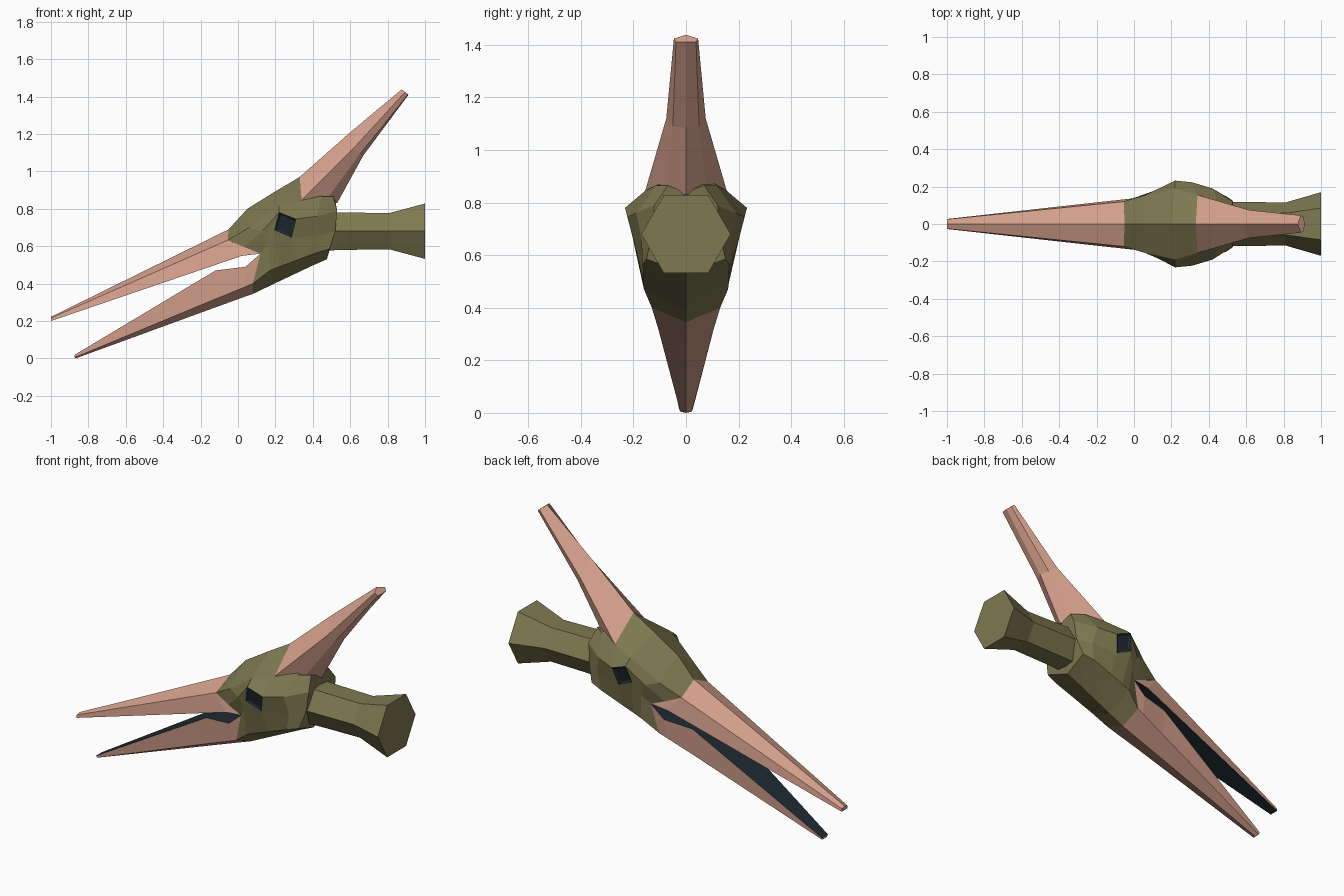
import bpy, bmesh
from mathutils import Vector


def material(name, rgb):
    m = bpy.data.materials.new(name)
    m.diffuse_color = (*rgb, 1)
    return m


olive = material("olive_skin", (0.21, 0.19, 0.08))
pink = material("pink_horn", (0.68, 0.36, 0.27))
dark = material("dark_navy", (0.013, 0.024, 0.032))


def loft(name, rings, mats, dark_row=None, eye=None):
    """Skin half cross-sections (y >= 0), mirrored across y, with capped ends."""
    bm = bmesh.new()
    half = len(rings[0])
    loops = []
    for ring in rings:
        mirror = [(x, -y, z) for x, y, z in reversed(ring) if y > 0]
        loops.append([bm.verts.new(p) for p in ring + mirror])
    n = len(loops[0])
    eyes = []
    for r, (a, b) in enumerate(zip(loops, loops[1:])):
        for i in range(n):
            j = (i + 1) % n
            f = bm.faces.new((a[i], a[j], b[j], b[i]))
            row = i if i < half - 1 else n - 1 - i
            if row == dark_row:
                f.material_index = 1
            if (r, row) == eye:
                f.material_index = 1
                eyes.append(f)
    bm.faces.new(loops[0])
    bm.faces.new(loops[-1])
    bmesh.ops.recalc_face_normals(bm, faces=bm.faces)
    # sunken eye centres
    if eyes:
        bmesh.ops.inset_individual(bm, faces=eyes, thickness=0.018, depth=-0.008)
        bmesh.ops.recalc_face_normals(bm, faces=bm.faces)
    me = bpy.data.meshes.new(name)
    bm.to_mesh(me)
    bm.free()
    for m in mats:
        me.materials.append(m)
    ob = bpy.data.objects.new(name, me)
    bpy.context.collection.objects.link(ob)
    return ob


# skull: ridge, brow, eye top, eye bottom, jaw edge, chin line
loft("skull", [
    [(-.05, 0, .69), (-.055, .12, .632), (.035, .138, .595), (.12, .145, .56), (.08, .13, .40), (.08, 0, .345)],
    [(.05, 0, .80), (.06, .155, .70), (.13, .185, .68), (.16, .175, .61), (.17, .16, .47), (.17, 0, .388)],
    [(.20, 0, .893), (.22, .19, .815), (.22, .232, .78), (.195, .207, .685), (.22, .162, .49), (.22, 0, .412)],
    [(.33, 0, .97), (.34, .155, .845), (.31, .223, .745), (.285, .197, .645), (.30, .163, .52), (.29, 0, .445)],
    [(.42, 0, .90), (.45, .115, .865), (.42, .19, .76), (.44, .17, .66), (.42, .165, .565), (.40, 0, .497)],
    [(.52, 0, .84), (.51, .07, .865), (.53, .12, .79), (.52, .13, .68), (.49, .15, .585), (.475, 0, .53)],
], [olive, dark], eye=(2, 2))

# upper beak with dark underside
loft("upper_beak", [
    [(-1, 0, .222), (-1, .025, .216), (-1, .027, .20), (-1, 0, .20)],
    [(-.05, 0, .69), (-.055, .12, .632), (.02, .14, .548), (.02, 0, .548)],
    [(-.045, 0, .69), (-.05, .12, .63), (.12, .145, .56), (.12, 0, .56)],
], [pink, dark], dark_row=2)

# lower beak with dark top
loft("lower_beak", [
    [(-.875, 0, .018), (-.875, .027, .018), (-.873, .022, .005), (-.868, 0, 0)],
    [(-.12, 0, .47), (-.12, .115, .47), (-.12, .105, .318), (-.12, 0, .273)],
    [(.04, 0, .49), (.04, .14, .49), (.04, .125, .383), (.04, 0, .331)],
    [(.12, 0, .56), (.12, .145, .56), (.08, .13, .40), (.08, 0, .345)],
], [pink, dark], dark_row=0)

# head crest
loft("crest", [
    [(.33, 0, .97), (.34, .155, .845), (.46, .08, .83), (.53, 0, .83)],
    [(.59, 0, 1.20), (.615, .075, 1.12), (.65, .05, 1.09), (.67, 0, 1.085)],
    [(.875, 0, 1.438), (.893, .046, 1.424), (.908, .038, 1.41), (.912, 0, 1.41)],
], [pink])

# hexagonal neck: x, half width, half height
neck = []
for x, w, h in [(.42, .12, .105), (.57, .118, .10), (.81, .115, .097), (1, .17, .148)]:
    neck.append([(x, w / 2, .68 + h), (x, w, .68), (x, w / 2, .68 - h)])
loft("neck", neck, [olive])
